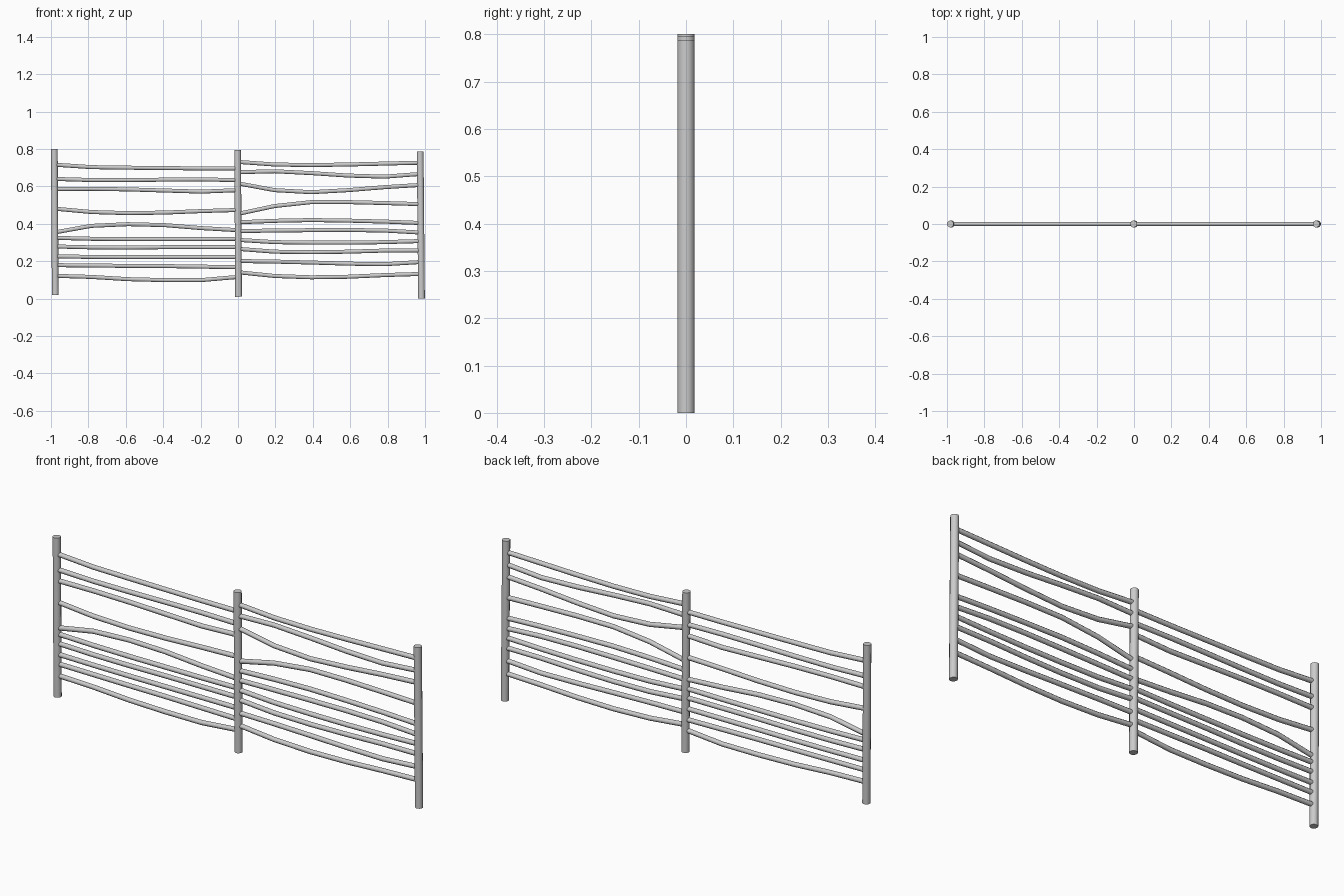
import bpy, bmesh, math
from mathutils import Vector

def tube(name, pts, radius, sides):
    """Capped round rod along points in the xz plane."""
    bm = bmesh.new()
    pts = [Vector((x, 0, z)) for x, z in pts]
    side = Vector((0, 1, 0))
    rings = []
    for i, p in enumerate(pts):
        d = (pts[min(i + 1, len(pts) - 1)] - pts[max(i - 1, 0)]).normalized()
        up = d.cross(side)
        ring = []
        for k in range(sides):
            a = 2 * math.pi * (k + 0.5) / sides
            ring.append(bm.verts.new(p + radius * (math.cos(a) * side + math.sin(a) * up)))
        rings.append(ring)
    for a, b in zip(rings, rings[1:]):
        for k in range(sides):
            n = (k + 1) % sides
            bm.faces.new((a[k], a[n], b[n], b[k]))
    bm.faces.new(rings[0])
    bm.faces.new(rings[-1])
    bmesh.ops.recalc_face_normals(bm, faces=bm.faces)
    me = bpy.data.meshes.new(name)
    bm.to_mesh(me)
    bm.free()
    ob = bpy.data.objects.new(name, me)
    bpy.context.collection.objects.link(ob)
    bpy.ops.object.select_all(action='DESELECT')
    ob.select_set(True)
    bpy.context.view_layer.objects.active = ob
    bpy.ops.object.shade_smooth_by_angle(angle=math.radians(50))
    return ob

# Upright posts, slightly leaning, each set a little lower than the last
tube("left_post", [(-0.977, 0.02), (-0.982, 0.80)], 0.0185, 12)
tube("middle_post", [(0.003, 0.01), (-0.002, 0.795)], 0.0185, 12)
tube("right_post", [(0.981, 0.0), (0.974, 0.787)], 0.0185, 12)

# Heights of the bent rails at six even steps between posts, top to bottom
left_heights = [
    (.716, .703, .700, .698, .696, .696), (.640, .634, .634, .636, .637, .634),
    (.586, .587, .584, .578, .572, .580), (.481, .463, .457, .460, .468, .474),
    (.354, .389, .398, .393, .377, .366), (.325, .320, .318, .318, .318, .320),
    (.279, .274, .273, .275, .275, .275), (.226, .223, .222, .222, .222, .222),
    (.179, .177, .175, .174, .171, .168), (.122, .116, .104, .099, .099, .116)]
right_heights = [
    (.731, .717, .714, .717, .722, .727), (.676, .681, .671, .658, .652, .667),
    (.616, .580, .569, .580, .596, .608), (.453, .495, .516, .516, .511, .505),
    (.408, .416, .420, .417, .412, .404), (.361, .364, .366, .367, .364, .353),
    (.314, .302, .299, .299, .302, .308), (.266, .251, .248, .251, .257, .258),
    (.201, .198, .193, .187, .184, .196), (.141, .121, .114, .117, .126, .132)]

for label, x0, rows in (("left", -0.98, left_heights), ("right", 0.0, right_heights)):
    for i, row in enumerate(rows):
        pts = [(x0 + 0.98 * k / 5, z) for k, z in enumerate(row)]
        tube(f"{label}_rail_{i + 1}", pts, 0.0115, 8)
